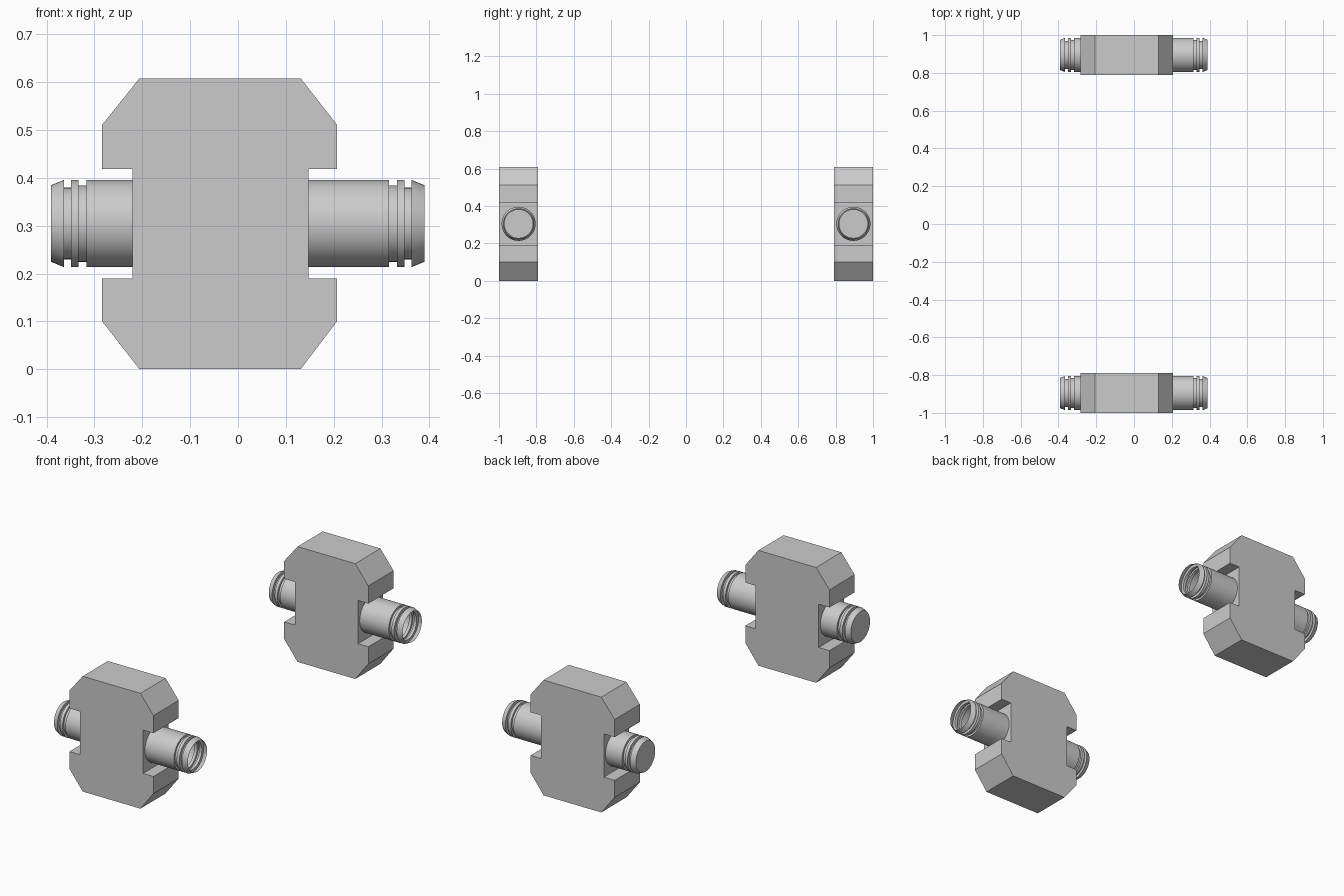
import bpy, bmesh, math
from mathutils import Vector, Matrix

if "Cube" in bpy.data.objects:
    bpy.data.objects.remove(bpy.data.objects["Cube"])

THICK, AXIS_Z = 0.21, 0.3045


def finish(bm, name):
    mesh = bpy.data.meshes.new(name)
    bm.to_mesh(mesh)
    bm.free()
    obj = bpy.data.objects.new(name, mesh)
    bpy.context.collection.objects.link(obj)
    return obj


def block(name, y):
    # chamfered plate outline with a notch in each side, extruded in depth
    right = [(0.131, 0), (0.207, 0.10), (0.207, 0.19), (0.147, 0.19),
             (0.147, 0.418), (0.207, 0.418), (0.207, 0.511), (0.131, 0.608)]
    left = [(-0.206, 0.608), (-0.284, 0.511), (-0.284, 0.418), (-0.221, 0.418),
            (-0.221, 0.19), (-0.284, 0.19), (-0.284, 0.10), (-0.206, 0)]
    bm = bmesh.new()
    face = bm.faces.new([bm.verts.new((x, y - THICK / 2, z)) for x, z in right + left])
    ext = bmesh.ops.extrude_face_region(bm, geom=[face])
    verts = [g for g in ext["geom"] if isinstance(g, bmesh.types.BMVert)]
    bmesh.ops.translate(bm, verts=verts, vec=(0, THICK, 0))
    bmesh.ops.recalc_face_normals(bm, faces=bm.faces[:])
    return finish(bm, name)


def axle(name, y, sides=48):
    # grooved hollow pin: closed on the left, open on the right
    R, DEEP, SHALLOW, TIP = 0.091, 0.075, 0.080, 0.080
    left_end = [(-0.391, TIP), (-0.364, R), (-0.364, DEEP), (-0.349, DEEP),
                (-0.349, R), (-0.333, R), (-0.333, SHALLOW), (-0.317, SHALLOW),
                (-0.317, R)]
    right_end = [(-x - 0.001, r) for x, r in reversed(left_end)]
    bm = bmesh.new()
    rings = []
    for x, r in left_end + right_end:
        rings.append([bm.verts.new((x, y + r * math.cos(2 * math.pi * i / sides),
                                    AXIS_Z + r * math.sin(2 * math.pi * i / sides)))
                      for i in range(sides)])
    for a, b in zip(rings, rings[1:]):
        for i in range(sides):
            j = (i + 1) % sides
            bm.faces.new((a[i], b[i], b[j], a[j])).normal_flip()
    bm.faces.new(rings[0])
    bmesh.ops.recalc_face_normals(bm, faces=bm.faces[:])
    obj = finish(bm, name)
    bpy.ops.object.select_all(action='DESELECT')
    obj.select_set(True)
    bpy.context.view_layer.objects.active = obj
    bpy.ops.object.shade_smooth_by_angle(angle=math.radians(20))
    return obj


# identical front and back units
for label, y in (("front", -0.895), ("back", 0.895)):
    block(label + "_block", y)
    axle(label + "_axle", y)
